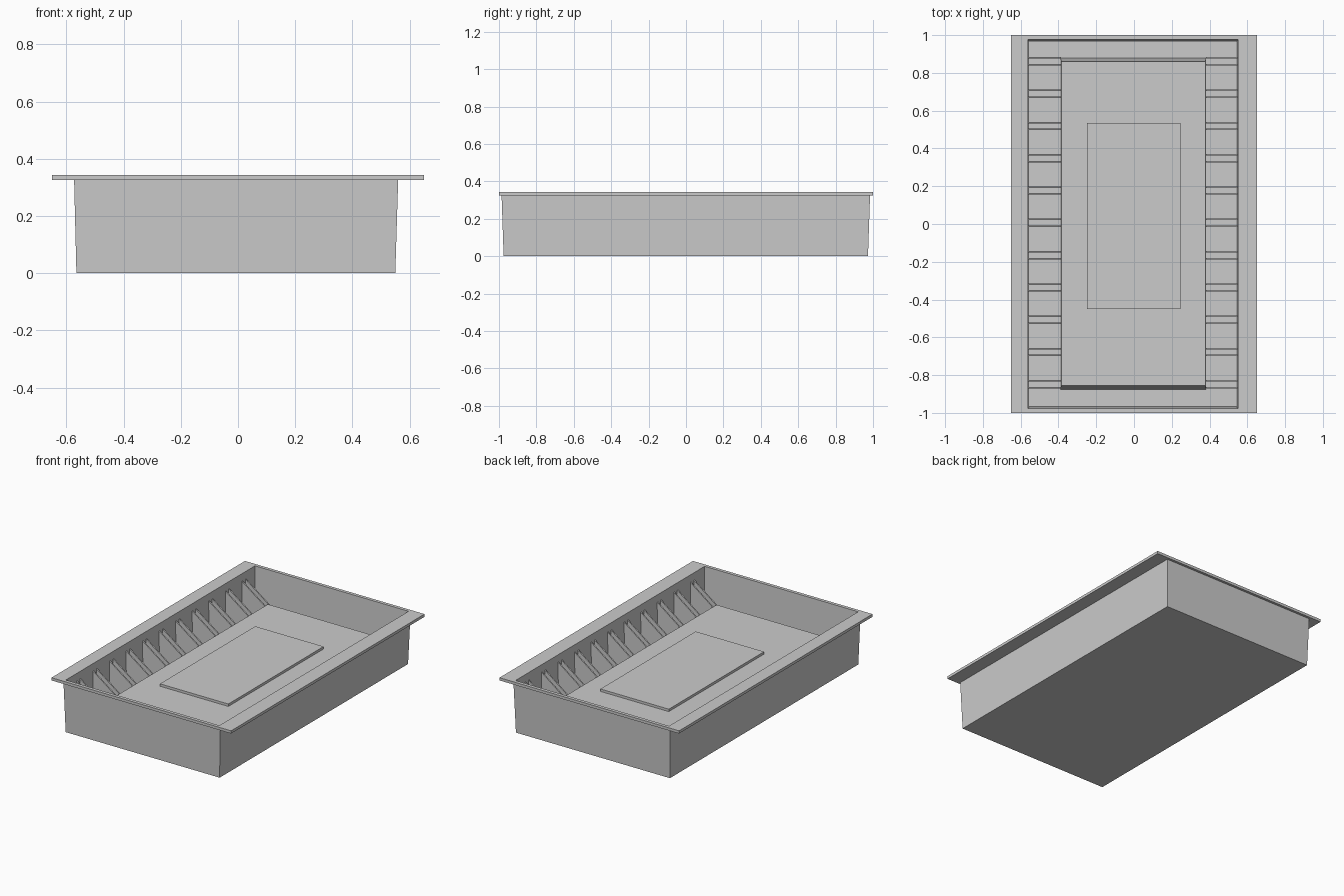
import bpy, bmesh

if "Cube" in bpy.data.objects:
    bpy.data.objects.remove(bpy.data.objects["Cube"])


def make_object(name, bm):
    bmesh.ops.recalc_face_normals(bm, faces=bm.faces)
    mesh = bpy.data.meshes.new(name)
    bm.to_mesh(mesh)
    bm.free()
    obj = bpy.data.objects.new(name, mesh)
    bpy.context.collection.objects.link(obj)
    return obj


def stacked_rings(name, rings):
    """Join rectangular rings (x0, x1, y0, y1, z) and cap both ends."""
    bm = bmesh.new()
    loops = [[bm.verts.new(p) for p in
              ((x0, y0, z), (x1, y0, z), (x1, y1, z), (x0, y1, z))]
             for x0, x1, y0, y1, z in rings]
    for a, b in zip(loops, loops[1:]):
        for i in range(4):
            j = (i + 1) % 4
            bm.faces.new((a[i], a[j], b[j], b[i]))
    bm.faces.new(loops[0])
    bm.faces.new(loops[-1])
    return make_object(name, bm)


# Drafted tray shell with a flat rim flange
stacked_rings("tray_shell", [
    (-0.565, 0.55, -0.975, 0.973, 0.0),
    (-0.573, 0.56, -0.986, 0.984, 0.325),
    (-0.65, 0.65, -1.0, 1.0, 0.325),
    (-0.65, 0.65, -1.0, 1.0, 0.343),
    (-0.562, 0.55, -0.978, 0.978, 0.343),
    (-0.555, 0.542, -0.967, 0.965, 0.01),
])

# Raised inner platform with a shallow pad on top
stacked_rings("raised_platform", [
    (-0.39, 0.382, -0.876, 0.88, 0.01),
    (-0.385, 0.378, -0.856, 0.86, 0.184),
    (-0.25, 0.245, -0.45, 0.535, 0.184),
    (-0.25, 0.245, -0.45, 0.535, 0.2),
])


# Pairs of thin triangular ribs bracing each long wall
def ribs(name, wall_x, inner_x):
    profile = [(wall_x, 0.01), (inner_x, 0.01), (inner_x, 0.172), (wall_x, 0.296)]
    bm = bmesh.new()
    for i in range(-5, 6):
        for offset in (-0.018, 0.018):
            y = 0.006 + 0.171 * i + offset
            face = bm.faces.new([bm.verts.new((x, y - 0.004, z)) for x, z in profile])
            ext = bmesh.ops.extrude_face_region(bm, geom=[face], use_keep_orig=True)
            moved = [v for v in ext["geom"] if isinstance(v, bmesh.types.BMVert)]
            bmesh.ops.translate(bm, verts=moved, vec=(0, 0.008, 0))
    return make_object(name, bm)


ribs("left_ribs", -0.56, -0.387)
ribs("right_ribs", 0.548, 0.38)
